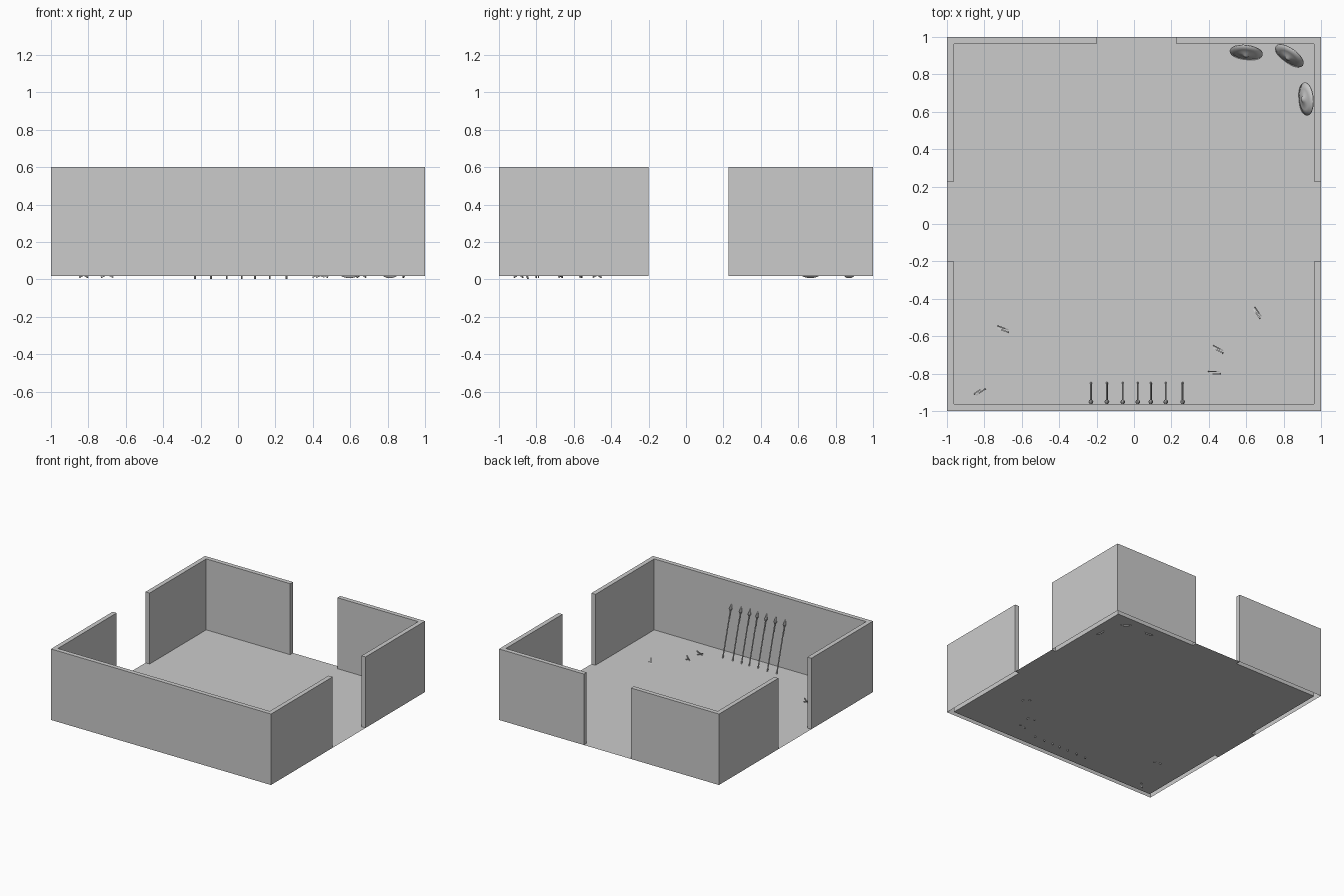
import bpy, bmesh, math
from mathutils import Vector, Matrix

if "Cube" in bpy.data.objects:
    bpy.data.objects.remove(bpy.data.objects["Cube"])

FLOOR, TOP, IN = 0.017, 0.6, 0.963


def finish(bm, name, matrix=None):
    me = bpy.data.meshes.new(name)
    if matrix is not None:
        bm.transform(matrix)
    bm.to_mesh(me)
    bm.free()
    ob = bpy.data.objects.new(name, me)
    bpy.context.collection.objects.link(ob)
    return ob


# room: grid sheet whose rim cells are extruded up, leaving three doorways
cuts = [-1, -IN, -0.2, 0.228, IN, 1]
bm = bmesh.new()
grid = [[bm.verts.new((x, y, FLOOR)) for y in cuts] for x in cuts]
rim = []
for i in range(5):
    for j in range(5):
        f = bm.faces.new((grid[i][j], grid[i + 1][j], grid[i + 1][j + 1], grid[i][j + 1]))
        on_rim = i in (0, 4) or j in (0, 4)
        door = (i in (0, 4) and j == 2) or (j == 4 and i == 2)
        if on_rim and not door:
            rim.append(f)
res = bmesh.ops.extrude_face_region(bm, geom=rim)
tops = [v for v in res["geom"] if isinstance(v, bmesh.types.BMVert)]
bmesh.ops.translate(bm, verts=tops, vec=(0, 0, TOP - FLOOR))
rim = [f for f in rim if f.is_valid]
if rim:
    bmesh.ops.delete(bm, geom=rim, context='FACES_ONLY')
bmesh.ops.dissolve_limit(bm, angle_limit=0.01, verts=bm.verts[:], edges=bm.edges[:])
finish(bm, "room")


def lathe(name, profile, sides, matrix):
    bm = bmesh.new()
    vs = [bm.verts.new((r, 0, z)) for r, z in profile]
    es = [bm.edges.new(p) for p in zip(vs, vs[1:])]
    bmesh.ops.spin(bm, geom=vs + es, axis=(0, 0, 1), cent=(0, 0, 0),
                   angle=2 * math.pi, steps=sides, use_duplicate=False)
    bmesh.ops.remove_doubles(bm, verts=bm.verts[:], dist=1e-5)
    bmesh.ops.recalc_face_normals(bm, faces=bm.faces[:])
    return finish(bm, name, matrix)


def aim(a, b):
    return Matrix.Translation(a) @ (b - a).to_track_quat('Z', 'Y').to_matrix().to_4x4()


# spears leaning on the front wall
for x in (-0.23, -0.145, -0.06, 0.02, 0.09, 0.17, 0.26):
    a, b = Vector((x, -0.845, 0.002)), Vector((x, -0.963, 0.425))
    n = (b - a).length
    lathe("spear", [(0, 0), (0.005, 0), (0.005, n - 0.06), (0.013, n - 0.045), (0, n)], 8, aim(a, b))

# round shields leaning in the back right corner
shield = [(0, 0.024), (0.012, 0.022), (0.02, 0.013), (0.055, 0.009),
          (0.089, 0), (0.088, -0.005), (0.05, 0.002), (0, 0.004)]
for x, y, nx, ny in ((0.6, 0.915, -0.12, -1), (0.83, 0.898, -0.58, -0.81), (0.918, 0.668, -1, -0.08)):
    h = Vector((nx, ny, 0)).normalized()
    c = Vector((x, y, 0.088))
    ob = lathe("shield", shield, 32, aim(c, c + h * 0.9 + Vector((0, 0, 0.43))))
    for p in ob.data.polygons:
        p.use_smooth = True

# small crossed sticks lying on the floor
for x, y, deg in ((-0.70, -0.562, -20), (-0.825, -0.895, 35), (0.43, -0.795, 0),
                  (0.45, -0.67, -28), (0.66, -0.475, -55)):
    bm = bmesh.new()
    for s in (-1, 1):
        m = (Matrix.Translation((0, s * 0.006, 0)) @ Matrix.Rotation(s * math.radians(25), 4, 'Y')
             @ Matrix.Diagonal((0.07, 0.007, 0.007, 1)))
        bmesh.ops.create_cube(bm, size=1, matrix=m)
    finish(bm, "crossed_sticks",
           Matrix.Translation((x, y, 0.026)) @ Matrix.Rotation(math.radians(deg), 4, 'Z'))
